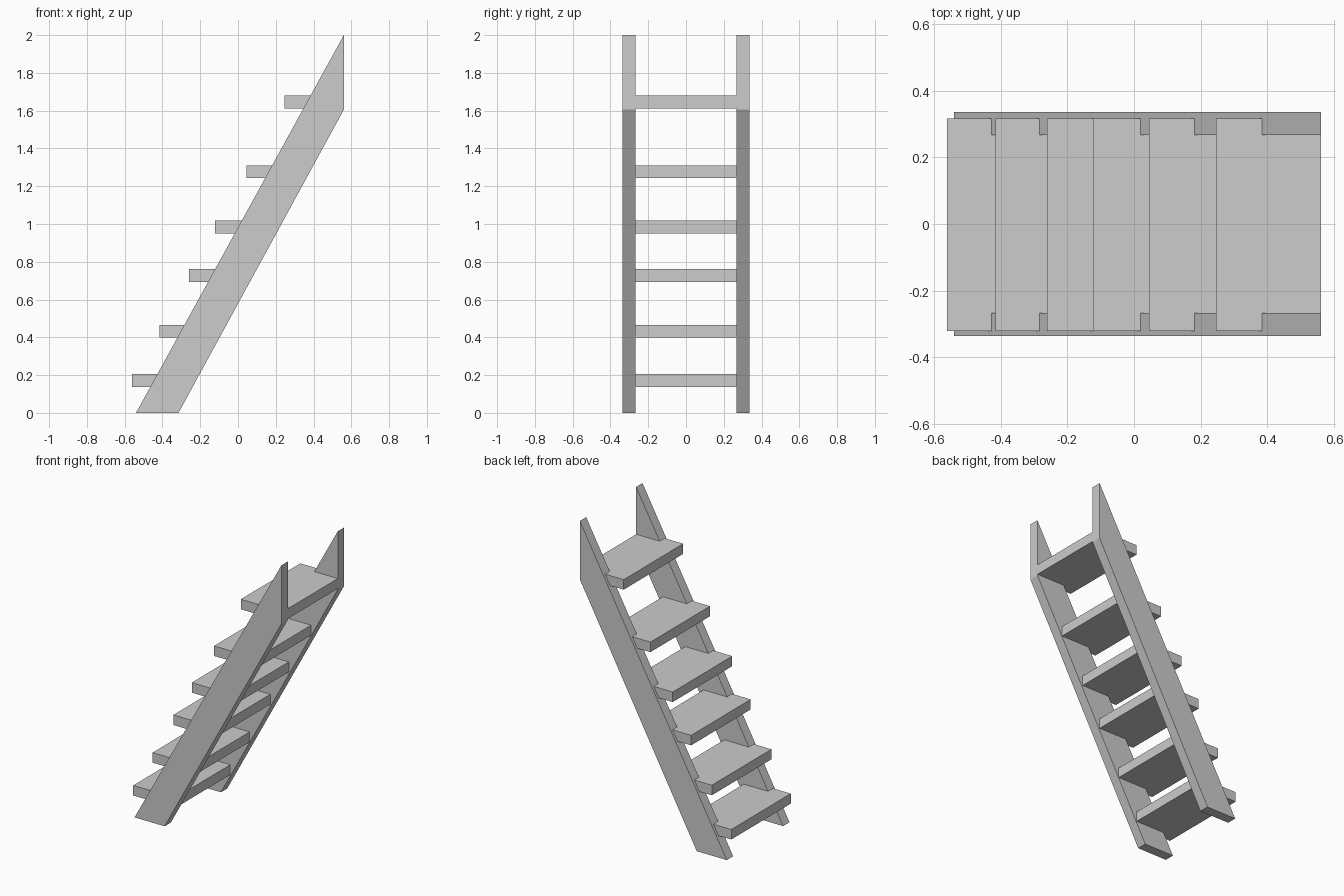
import bpy
import bmesh

cube = bpy.data.objects.get("Cube")
if cube:
    bpy.data.objects.remove(cube, do_unlink=True)

grey = bpy.data.materials.new("plain_grey")
grey.use_nodes = True
colour = (0.604, 0.604, 0.604, 1)
grey.diffuse_color = colour
grey.node_tree.nodes["Principled BSDF"].inputs["Base Color"].default_value = colour


def extrude_outline(name, points, direction):
    """Make a flat-sided solid by extruding a closed outline."""
    bm = bmesh.new()
    face = bm.faces.new([bm.verts.new(p) for p in points])
    result = bmesh.ops.extrude_face_region(bm, geom=[face], use_keep_orig=True)
    moved = [v for v in result["geom"] if isinstance(v, bmesh.types.BMVert)]
    bmesh.ops.translate(bm, verts=moved, vec=direction)
    bmesh.ops.recalc_face_normals(bm, faces=bm.faces)
    mesh = bpy.data.meshes.new(name)
    bm.to_mesh(mesh)
    bm.free()
    mesh.materials.append(grey)
    obj = bpy.data.objects.new(name, mesh)
    bpy.context.collection.objects.link(obj)
    return obj


# Sloping side boards, cut level at the floor and upright at the top
INNER, OUTER = 0.267, 0.335
side_profile = [(-0.54, 0), (-0.315, 0), (0.56, 1.605), (0.56, 2)]
for name, y in (("front_stringer", -OUTER), ("back_stringer", INNER)):
    extrude_outline(name, [(x, y, z) for x, z in side_profile], (0, OUTER - INNER, 0))

# Treads: a wide nose let into the boards, and a tongue between them
DEPTH, NOSE, THICKNESS = 0.315, 0.16, 0.068
Y_FRONT, Y_BACK = -0.32, 0.316
steps = [(-0.56, 0.137), (-0.415, 0.398), (-0.26, 0.694),
         (-0.122, 0.95), (0.045, 1.243), (0.245, 1.612)]
for number, (x, z) in enumerate(steps, 1):
    outline = [(x, Y_FRONT), (x + NOSE, Y_FRONT), (x + NOSE, -INNER),
               (x + DEPTH, -INNER), (x + DEPTH, INNER), (x + NOSE, INNER),
               (x + NOSE, Y_BACK), (x, Y_BACK)]
    extrude_outline(f"tread_{number}", [(px, py, z) for px, py in outline],
                    (0, 0, THICKNESS))
